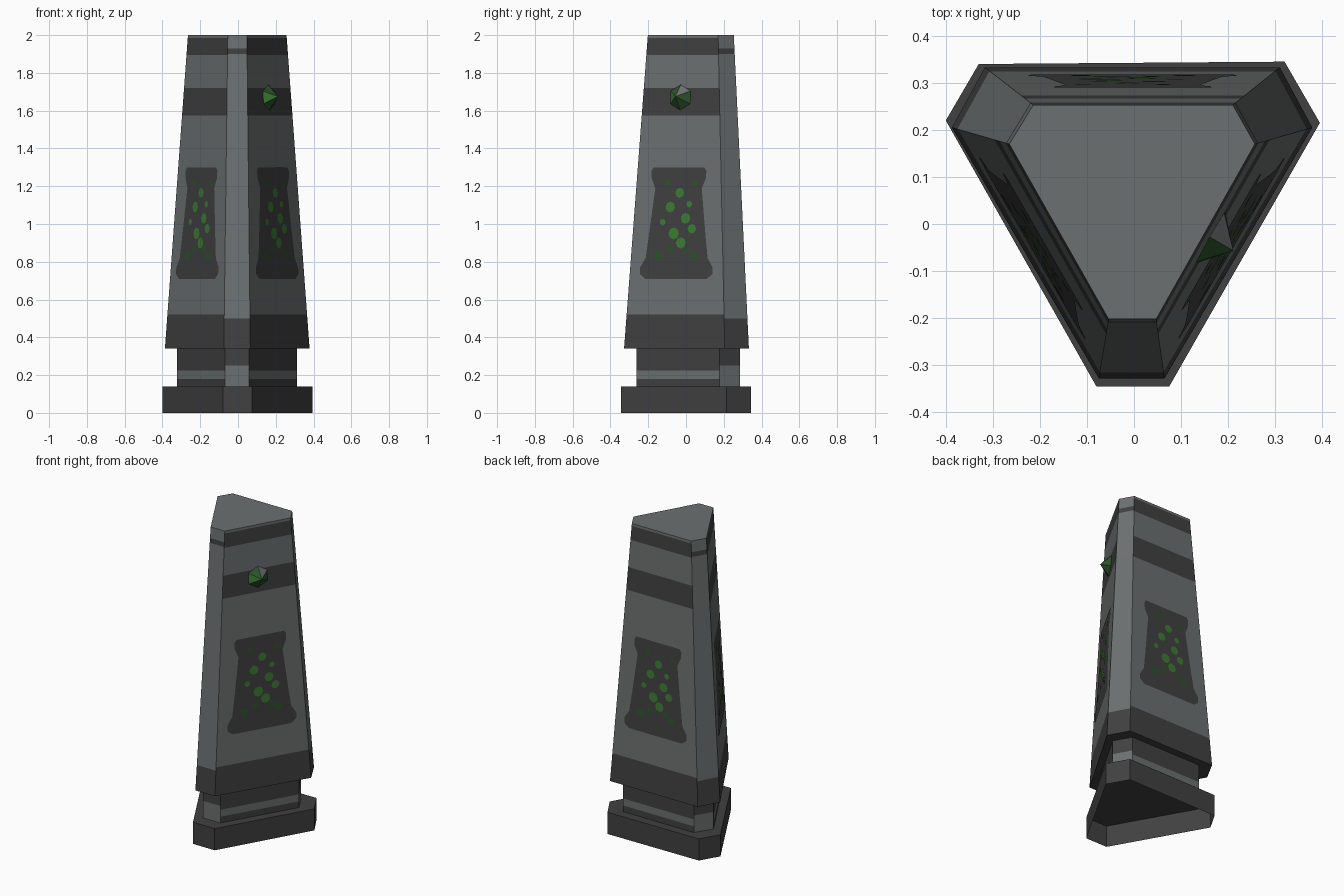
import bpy, bmesh, math
from mathutils import Vector

if "Cube" in bpy.data.objects:
    bpy.data.objects.remove(bpy.data.objects["Cube"])


def material(name, rgb):
    m = bpy.data.materials.new(name)
    m.diffuse_color = (*rgb, 1)
    m.use_nodes = True
    m.node_tree.nodes["Principled BSDF"].inputs["Base Color"].default_value = m.diffuse_color
    return m


STONE, DARK, GREEN, MOSS = range(4)
MATS = [material("light stone", (0.150, 0.163, 0.163)),
        material("dark stone", (0.052, 0.052, 0.052)),
        material("bright green", (0.045, 0.20, 0.032)),
        material("dark green", (0.026, 0.085, 0.024))]

# Blunted-triangle outlines, counter-clockwise; even sides are corners, odd sides are walls
BASE = [(-.08, -.345), (.075, -.345), (.395, .215), (.32, .345), (-.33, .34), (-.40, .22)]
NECK = [(-.068, -.262), (.057, -.262), (.312, .178), (.252, .285), (-.256, .285), (-.322, .178)]
LOW = [(-.075, -.328), (.065, -.328), (.379, .205), (.31, .333), (-.317, .333), (-.387, .205)]
HIGH = [(-.054, -.202), (.047, -.202), (.257, .17), (.21, .253), (-.214, .253), (-.265, .17)]
Z0, Z1 = 0.34, 2.0


def finish(name, bm):
    me = bpy.data.meshes.new(name)
    bm.to_mesh(me)
    bm.free()
    for m in MATS:
        me.materials.append(m)
    ob = bpy.data.objects.new(name, me)
    bpy.context.collection.objects.link(ob)
    return ob


def loft(name, low, high, levels, rule, top=None, bottom=None):
    """Walls between two outlines, sliced at the levels and coloured by rule(side, z)."""
    bm = bmesh.new()
    rings = []
    for z in levels:
        t = (z - levels[0]) / (levels[-1] - levels[0])
        rings.append([bm.verts.new((a[0] + (b[0] - a[0]) * t, a[1] + (b[1] - a[1]) * t, z))
                      for a, b in zip(low, high)])
    for k in range(len(rings) - 1):
        lo, hi = rings[k], rings[k + 1]
        for i in range(6):
            j = (i + 1) % 6
            f = bm.faces.new((lo[i], lo[j], hi[j], hi[i]))
            f.material_index = rule(i, (levels[k] + levels[k + 1]) / 2)
    if top is not None:
        bm.faces.new(rings[-1]).material_index = top
    if bottom is not None:
        bm.faces.new(rings[0][::-1]).material_index = bottom
    return finish(name, bm)


def body_rule(side, z):
    if side % 2 == 0:
        return DARK if z < .50 or 1.90 < z < 1.93 else STONE
    return DARK if z < .52 or 1.575 < z < 1.72 or 1.895 < z < 1.985 else STONE


def neck_rule(side, z):
    if side % 2 == 0:
        return STONE if z < .25 else DARK
    return STONE if .18 < z < .225 else DARK


# Open-bottomed plinth, recessed neck, tapering shaft
loft("plinth", BASE, BASE, [0, .14], lambda s, z: DARK, top=DARK)
loft("neck", NECK, NECK, [.14, .18, .225, .25, .34], neck_rule)
loft("shaft", LOW, HIGH, [Z0, .50, .52, 1.575, 1.72, 1.895, 1.90, 1.93, 1.985, Z1],
     body_rule, top=STONE, bottom=DARK)


def on_wall(side, u, z, off):
    """Point on a shaft wall: u along it from its middle, at height z, lifted by off."""
    t = (z - Z0) / (Z1 - Z0)
    a, b = [Vector((*LOW[i], Z0)).lerp(Vector((*HIGH[i], Z1)), t) for i in (side, (side + 1) % 6)]
    along = (b - a).normalized()
    return (a + b) / 2 + along * u + along.cross(Vector((0, 0, 1))) * off


def plate(bm, side, outline, off, mat):
    f = bm.faces.new([bm.verts.new(on_wall(side, u, z, off)) for u, z in outline])
    f.material_index = mat


# Painted panels with green spots on each wall
HALF = [(.19, .71), (.222, .735), (.222, .77), (.19, .82), (.172, .95), (.142, 1.19),
        (.165, 1.24), (.168, 1.28), (.155, 1.30)]
PANEL = HALF + [(-u, z) for u, z in reversed(HALF)]
SPOTS = [(.01, 1.165, .027), (.07, 1.105, .018), (-.045, 1.09, .029), (.05, 1.03, .029),
         (-.09, 1.01, .018), (-.02, .95, .032), (.09, .975, .026), (.025, .90, .030)]
DIM_SPOTS = [(-.065, 1.22, .018), (.105, 1.215, .018), (-.04, .865, .020),
             (.065, .86, .018), (-.11, .83, .026), (.11, .83, .024)]

for side, where in ((1, "right"), (3, "back"), (5, "left")):
    bm = bmesh.new()
    plate(bm, side, PANEL, .003, DARK)
    for spots, mat in ((SPOTS, GREEN), (DIM_SPOTS, MOSS)):
        for u, z, r in spots:
            ring = [(u + r * math.cos(k * math.pi / 4), z + r * math.sin(k * math.pi / 4))
                    for k in range(8)]
            plate(bm, side, ring, .006, mat)
    finish(where + "_panel", bm)

# Faceted hexagonal gem on the right wall
bm = bmesh.new()
ring = [bm.verts.new(on_wall(1, -.005 + .072 * math.cos(a), 1.67 + .07 * math.sin(a), -.002))
        for a in [math.radians(90 + 60 * k) for k in range(6)]]
tip = bm.verts.new(on_wall(1, -.005, 1.675, .055))
for k in range(6):
    f = bm.faces.new((ring[k], ring[(k + 1) % 6], tip))
    f.material_index = (MOSS, GREEN, MOSS, MOSS, MOSS, STONE)[k]
finish("gem", bm)
